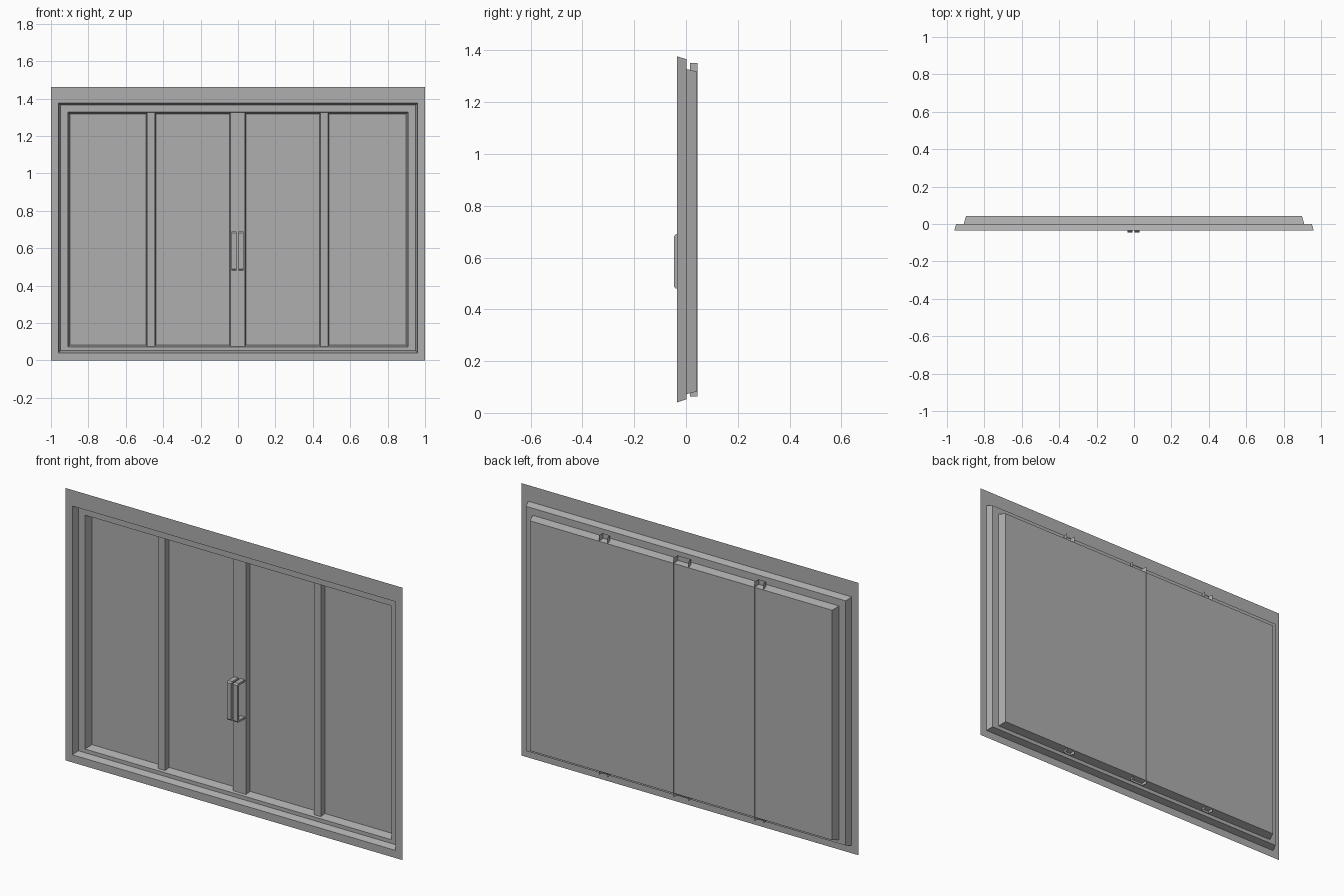
import bpy, bmesh

if "Cube" in bpy.data.objects:
    bpy.data.objects.remove(bpy.data.objects["Cube"])

grey = bpy.data.materials.new("dark_grey")
grey.diffuse_color = (0.43, 0.43, 0.43, 1.0)
grey.use_nodes = True
grey.node_tree.nodes["Principled BSDF"].inputs["Base Color"].default_value = grey.diffuse_color


def make_object(name, verts, faces):
    mesh = bpy.data.meshes.new(name)
    mesh.from_pydata(verts, [], faces)
    mesh.materials.append(grey)
    mesh.update()
    obj = bpy.data.objects.new(name, mesh)
    bpy.context.collection.objects.link(obj)
    return obj


def ring(half_x, z0, z1, y):
    return [(-half_x, y, z0), (half_x, y, z0), (half_x, y, z1), (-half_x, y, z1)]


def ring_surface(name, rings, cap=False):
    """Join successive rectangles with quads, optionally filling the last."""
    verts = [v for r in rings for v in ring(*r)]
    faces = []
    for k in range(len(rings) - 1):
        for i in range(4):
            j = (i + 1) % 4
            faces.append((4*k + i, 4*k + j, 4*k + 4 + j, 4*k + 4 + i))
    if cap:
        n = len(verts)
        faces.append((n - 4, n - 3, n - 2, n - 1))
    return make_object(name, verts, faces)


FRONT, STEP, BACK, BAR = -0.034, 0.001, 0.043, 0.015
OFFSET = -0.002  # bars sit very slightly left of centre

# Flat wall surround with a stepped, tapering recess
outer = (0.961, 0.041, 1.377, FRONT)
outer_back = (0.950, 0.052, 1.366, STEP)
inner = (0.910, 0.072, 1.328, STEP)
inner_back = (0.898, 0.083, 1.318, BACK)
ring_surface("wall_surround", [(1.0, 0.0, 1.463, FRONT), outer])
ring_surface("outer_frame", [outer, outer_back, inner])
ring_surface("inner_frame_and_panes", [inner, inner_back], cap=True)


# Upright bars: slightly tapered channels reaching just through the panes
def upright(name, x, half_w):
    back, slim = BACK + 0.001, half_w - 0.005
    path = [(x - half_w, back), (x - slim, BAR), (x + slim, BAR), (x + half_w, back)]
    verts = [(px, py, z) for z in (0.064, 1.351) for px, py in path]
    make_object(name, verts, [(i, i + 1, i + 5, i + 4) for i in range(3)])


upright("left_upright", -0.463 + OFFSET, 0.026)
upright("centre_upright", OFFSET, 0.044)
upright("right_upright", 0.463 + OFFSET, 0.026)


# Pull handles: chamfered bow extruded sideways
def handle(name, x, half_w):
    front, z0, z1, c, t = -0.0465, 0.480, 0.690, 0.008, 0.011
    outer_path = [(BAR, z0), (front + c, z0), (front, z0 + c),
                  (front, z1 - c), (front + c, z1), (BAR, z1)]
    fi, b, d = front + t, z0 + t, z1 - t
    inner_path = [(BAR, b), (fi + c * .6, b), (fi, b + c * .6),
                  (fi, d - c * .6), (fi + c * .6, d), (BAR, d)]
    profile = outer_path + inner_path
    verts = [(sx, y, z) for sx in (x - half_w, x + half_w) for y, z in profile]
    faces = []
    for i in range(5):
        faces += [(i, i + 1, i + 13, i + 12),
                  (i + 6, i + 18, i + 19, i + 7),
                  (i, i + 6, i + 7, i + 1),
                  (i + 12, i + 13, i + 19, i + 18)]
    obj = make_object(name, verts, faces)
    bm = bmesh.new()
    bm.from_mesh(obj.data)
    bmesh.ops.recalc_face_normals(bm, faces=bm.faces)
    bm.to_mesh(obj.data)
    bm.free()


for side, sign in (("left", -1), ("right", 1)):
    handle(side + "_handle", sign * 0.019 + OFFSET, 0.013)
